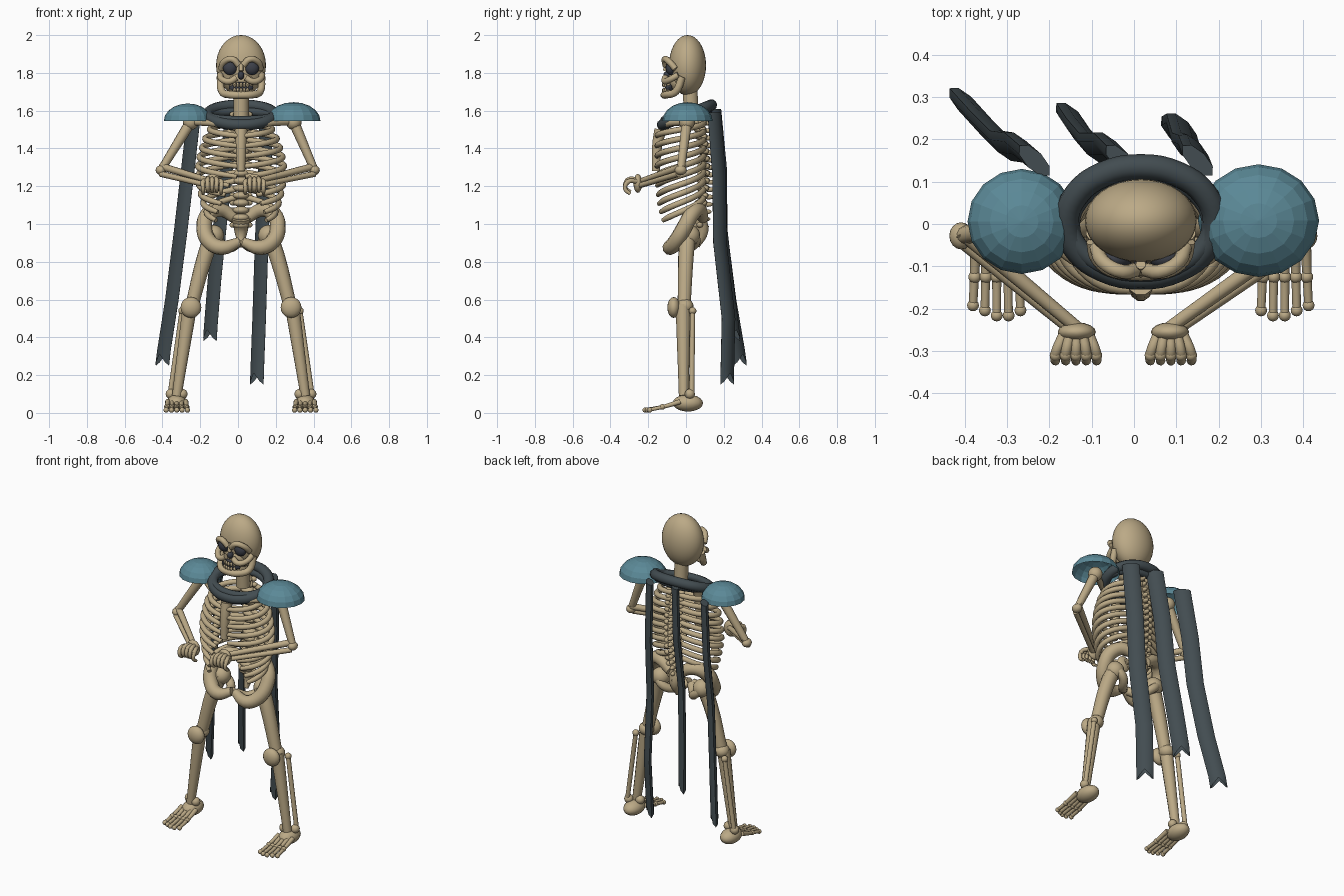
import bpy, bmesh, math
from mathutils import Matrix, Vector

if "Cube" in bpy.data.objects:
    bpy.data.objects.remove(bpy.data.objects["Cube"])

CX = 0.016  # body midline


def material(name, rgb):
    m = bpy.data.materials.new(name)
    m.diffuse_color = (*rgb, 1)
    m.use_nodes = True
    m.node_tree.nodes["Principled BSDF"].inputs["Base Color"].default_value = m.diffuse_color
    return m


BONE = material("bone", (0.50, 0.40, 0.24))
CLOTH = material("dark_cloth", (0.055, 0.073, 0.082))
TEAL = material("teal_armor", (0.105, 0.25, 0.31))
DARK = material("socket_dark", (0.045, 0.05, 0.065))


def add(name, mesh, mat, smooth=True):
    mesh.materials.clear()
    mesh.materials.append(mat)
    mesh.polygons.foreach_set("use_smooth", [smooth] * len(mesh.polygons))
    ob = bpy.data.objects.new(name, mesh)
    bpy.context.collection.objects.link(ob)
    if smooth:
        bpy.ops.object.select_all(action='DESELECT')
        ob.select_set(True)
        bpy.context.view_layer.objects.active = ob
        bpy.ops.object.shade_smooth_by_angle(angle=math.radians(45))
    return ob


def tubes(name, paths, mat=BONE, cyclic=False, res=4):
    """paths: list of (points, radius or list of radii)"""
    cu = bpy.data.curves.new(name, 'CURVE')
    cu.dimensions = '3D'
    cu.bevel_depth, cu.bevel_resolution = 1.0, 3
    cu.resolution_u, cu.use_fill_caps = res, True
    for pts, rad in paths:
        sp = cu.splines.new('BEZIER')
        sp.bezier_points.add(len(pts) - 1)
        sp.use_cyclic_u = cyclic
        for i, (bp, p) in enumerate(zip(sp.bezier_points, pts)):
            bp.co = p
            bp.radius = rad[i] if isinstance(rad, (list, tuple)) else rad
            bp.handle_left_type = bp.handle_right_type = 'AUTO'
    tmp = bpy.data.objects.new(name + "_tmp", cu)
    bpy.context.collection.objects.link(tmp)
    dg = bpy.context.evaluated_depsgraph_get()
    mesh = bpy.data.meshes.new_from_object(tmp.evaluated_get(dg))
    bpy.data.objects.remove(tmp)
    return add(name, mesh, mat)


def balls(name, items, mat=BONE, seg=16):
    """items: list of (centre, radii)"""
    bm = bmesh.new()
    for c, r in items:
        r = (r, r, r) if isinstance(r, float) else r
        bmesh.ops.create_uvsphere(bm, u_segments=seg, v_segments=seg // 2 + 2, radius=1,
                                  matrix=Matrix.Translation(c) @ Matrix.Diagonal((*r, 1)))
    mesh = bpy.data.meshes.new(name)
    bm.to_mesh(mesh)
    bm.free()
    return add(name, mesh, mat)


def P(x, y, z, s=1):
    return (CX + s * x, y, z)


def both(pts, rad):
    """A path and its mirror image."""
    return [([P(*p, s) for p in pts], rad) for s in (-1, 1)]


# Skull and face
balls("cranium", [(P(0, 0.008, 1.84), (0.132, 0.098, 0.16))], seg=32)
balls("face_core", [(P(0, -0.05, 1.76), (0.07, 0.045, 0.06))])
tubes("brows", both([(.105, -.055, 1.82), (.088, -.09, 1.86), (.045, -.112, 1.872), (.012, -.108, 1.84)], .017))
tubes("cheekbones", both([(.112, -.04, 1.79), (.1, -.085, 1.765), (.06, -.112, 1.755), (.025, -.11, 1.775)], .017))
tubes("nose_bridge", [([P(0, -.095, 1.86), P(0, -.112, 1.81)], .012)])
tubes("jaw", [([P(-.11, -.02, 1.78), P(-.1, -.055, 1.70), P(-.06, -.1, 1.685), P(0, -.115, 1.683),
                P(.06, -.1, 1.685), P(.1, -.055, 1.70), P(.11, -.02, 1.78)], .02)])
balls("eye_sockets", [(P(s * .058, -.082, 1.826), (.037, .026, .037)) for s in (-1, 1)], DARK)
balls("nose_hole", [(P(0, -.1, 1.787), (.017, .02, .022))], DARK)
balls("mouth_gap", [(P(0, -.09, 1.722), (.065, .022, .03))], DARK)
balls("teeth", [(P(k * .017, -.118 + .0028 * k * k, z), (.0085, .009, .014))
                for k in range(-3, 4) for z in (1.737, 1.707)], seg=8)

# Neck and spine
tubes("neck", [([P(0, .02, 1.74), P(0, .03, 1.54)], .041)])
spine = []
for i in range(16):
    z = 1.58 - i * .039
    y = .05 + .045 * math.sin(math.pi * (i + 1) / 17)
    spine += [(P(0, y, z), (.045, .036, .021)), (P(0, y + .035, z - .008), (.014, .028, .013))]
    spine += [(P(s * .042, y + .015, z), (.02, .017, .015)) for s in (-1, 1)]
balls("spine", spine, seg=10)
tubes("sacrum", [([P(0, .06, 1.03), P(0, .085, .96), P(0, .06, .88)], [.05, .035, .012])])

# Rib cage: each rib sweeps from the spine around to the front, sloping down
widths = [.165, .19, .207, .22, .228, .228, .223, .213, .2, .182]
reach = [1, 1, 1, 1, .98, .93, .9, .86, .81, .76]
ribs = []
for i, (w, f) in enumerate(zip(widths, reach)):
    zb = 1.535 - .043 * i
    pts = []
    for k in range(9):
        u = f * k / 8
        t = math.pi * u
        pts.append((w * math.sin(t) ** .85 if 0 < u < 1 else 0, -.03 + .125 * math.cos(t),
                    zb - (.07 + .011 * i) * u))
    ribs += both(pts, [.016] * 8 + [.012])
tubes("ribs", ribs, res=3)
tubes("sternum", [([P(0, -.135, 1.50), P(0, -.152, 1.42), P(0, -.16, 1.28)], [.034, .028, .022])])
tubes("collarbones", both([(.02, -.13, 1.51), (.12, -.1, 1.53), (.26, 0, 1.54)], .018))

# Pelvis
tubes("hip_bones", both([(.03, .09, 1.03), (.11, .07, 1.075), (.175, .03, 1.05), (.195, -.01, .98),
                         (.165, -.055, .905), (.1, -.085, .875), (.01, -.07, .905)],
                        [.03, .038, .042, .042, .042, .04, .025]))
tubes("sit_bones", both([(.015, -.06, .9), (.06, -.01, .875), (.11, .05, .9), (.16, .04, .95)], .026))

# Legs
leg_tubes = both([(.145, .01, .95), (.19, 0, .83), (.262, -.01, .56)], [.045, .042, .035])
leg_tubes += both([(.27, -.015, .57), (.34, -.012, .09)], [.04, .026])
leg_tubes += both([(.312, .035, .54), (.375, .03, .1)], .014)
tubes("leg_bones", leg_tubes)
leg_balls, toes = [], []
for s in (-1, 1):
    leg_balls += [(P(.145, .02, .94, s), .055), (P(.265, -.065, .558, s), (.055, .034, .055)),
                  (P(.265, -.005, .565, s), (.045, .045, .04)), (P(.312, .035, .54, s), .02),
                  (P(.31, -.005, .1, s), .027), (P(.372, .02, .1, s), .027),
                  (P(.34, .01, .052, s), (.055, .08, .045))]
    for k in range(5):  # toes fan out slightly
        x = .34 + (k - 2) * .024
        xe = .34 + (k - 2) * .028
        ye = -.222 + .012 * abs(k - 1.5)
        toes.append(([P(x, -.03, .06, s), P((x + xe) / 2, -.11, .035, s), P(xe, ye, .016, s)],
                     [.014, .011, .01]))
        leg_balls += [(P(xe, ye, .015, s), .014), (P((x + xe) / 2, -.125, .032, s), .015)]
balls("leg_joints", leg_balls)
tubes("toes", toes)

# Arms and hands
arm, joints, fingers = [], [], []
for s, sh, el, wr in ((-1, (-.25, .005, 1.54), (-.408, -.028, 1.285), (-.135, -.25, 1.215)),
                      (1, (.295, .005, 1.54), (.405, -.028, 1.285), (.085, -.25, 1.215))):
    sh, el, wr = Vector(sh), Vector(el), Vector(wr)
    off = Vector((0, .012, .02))
    arm += [([sh, el], [.029, .021]), ([el + off, wr + off * .5], [.02, .015]),
            ([el - off, wr - off * .8], [.016, .014])]
    joints += [(sh, .042), (el, (.028, .032, .026)), (wr + Vector((0, -.005, 0)), (.045, .023, .05))]
    for k in range(5):
        x = wr.x + s * .002 + (k - 2) * .024
        z = wr.z + (.02 if k % 4 else .01)
        fingers.append(([(x * .6 + wr.x * .4, -.26, z), (x, -.305, z), (x, -.322, z - .04), (x, -.295, z - .065)],
                        [.013, .012, .011, .009]))
        joints.append(((x, -.31, z - .004), .014))
tubes("arm_bones", arm)
balls("arm_joints", joints)
tubes("fingers", fingers)

# Shoulder domes: open faceted half shells
for name, c, r in (("left_shoulder_guard", (-.265, .006, 1.545), (.128, .124, .093)),
                   ("right_shoulder_guard", (.294, .008, 1.545), (.143, .133, .1))):
    bm = bmesh.new()
    bmesh.ops.create_uvsphere(bm, u_segments=16, v_segments=10, radius=1)
    bmesh.ops.delete(bm, geom=[v for v in bm.verts if v.co.z < -.01], context='VERTS')
    bmesh.ops.transform(bm, verts=bm.verts, matrix=Matrix.Translation(c) @ Matrix.Diagonal((*r, 1)))
    me = bpy.data.meshes.new(name)
    bm.to_mesh(me)
    bm.free()
    add(name, me, TEAL, smooth=False)

# Cloth collar: a tilted roll, high behind the neck and low on the chest
def roll(rx, yb, yf, zb, zf):
    return [P(rx * math.sin(a), (yb + yf) / 2 + (yb - yf) / 2 * math.cos(a),
              (zb + zf) / 2 + (zb - zf) / 2 * math.cos(a)) for a in (math.tau * k / 12 for k in range(12))]


tubes("collar_rolls", [(roll(.175, .135, -.125, 1.63, 1.525), .03),
                       (roll(.165, .115, -.115, 1.595, 1.55), .022)], CLOTH, cyclic=True)


# Hanging cloth strips: flattened lofts set diagonally, with forked ends
def strip(name, keys):
    n, m = 8, 20
    wide, thin = Vector((-1, 1, 0)).normalized(), Vector((1, 1, 0)).normalized()
    bm = bmesh.new()
    rings = []
    for i in range(m + 1):
        u = i / m * (len(keys) - 1)
        k = min(int(u), len(keys) - 2)
        f = u - k
        f = f * f * (3 - 2 * f) * .4 + f * .6
        c = Vector(keys[k]).lerp(Vector(keys[k + 1]), f)
        ring = []
        for j in range(n):
            a = math.tau * j / n
            p = c + wide * .05 * math.cos(a) + thin * .022 * math.sin(a)
            if i == m:
                p.z -= .06 * abs(math.cos(a)) - .03
            ring.append(bm.verts.new(p))
        rings.append(ring)
    for a, b in zip(rings, rings[1:]):
        for j in range(n):
            bm.faces.new((a[j], b[j], b[(j + 1) % n], a[(j + 1) % n]))
    bm.faces.new(rings[0])
    bmesh.ops.recalc_face_normals(bm, faces=bm.faces)
    me = bpy.data.meshes.new(name)
    bm.to_mesh(me)
    bm.free()
    add(name, me, CLOTH)


strip("left_cloth_strip", [(-.235, .15, 1.56), (-.27, .18, 1.25), (-.305, .185, .95),
                           (-.35, .23, .6), (-.4, .285, .28)])
strip("middle_cloth_strip", [(-.03, .15, 1.61), (-.06, .18, 1.3), (-.095, .18, 1.0),
                             (-.125, .215, .7), (-.148, .25, .41)])
strip("right_cloth_strip", [(.15, .15, 1.59), (.14, .175, 1.25), (.125, .18, .9),
                            (.112, .225, .5), (.1, .218, .18)])
